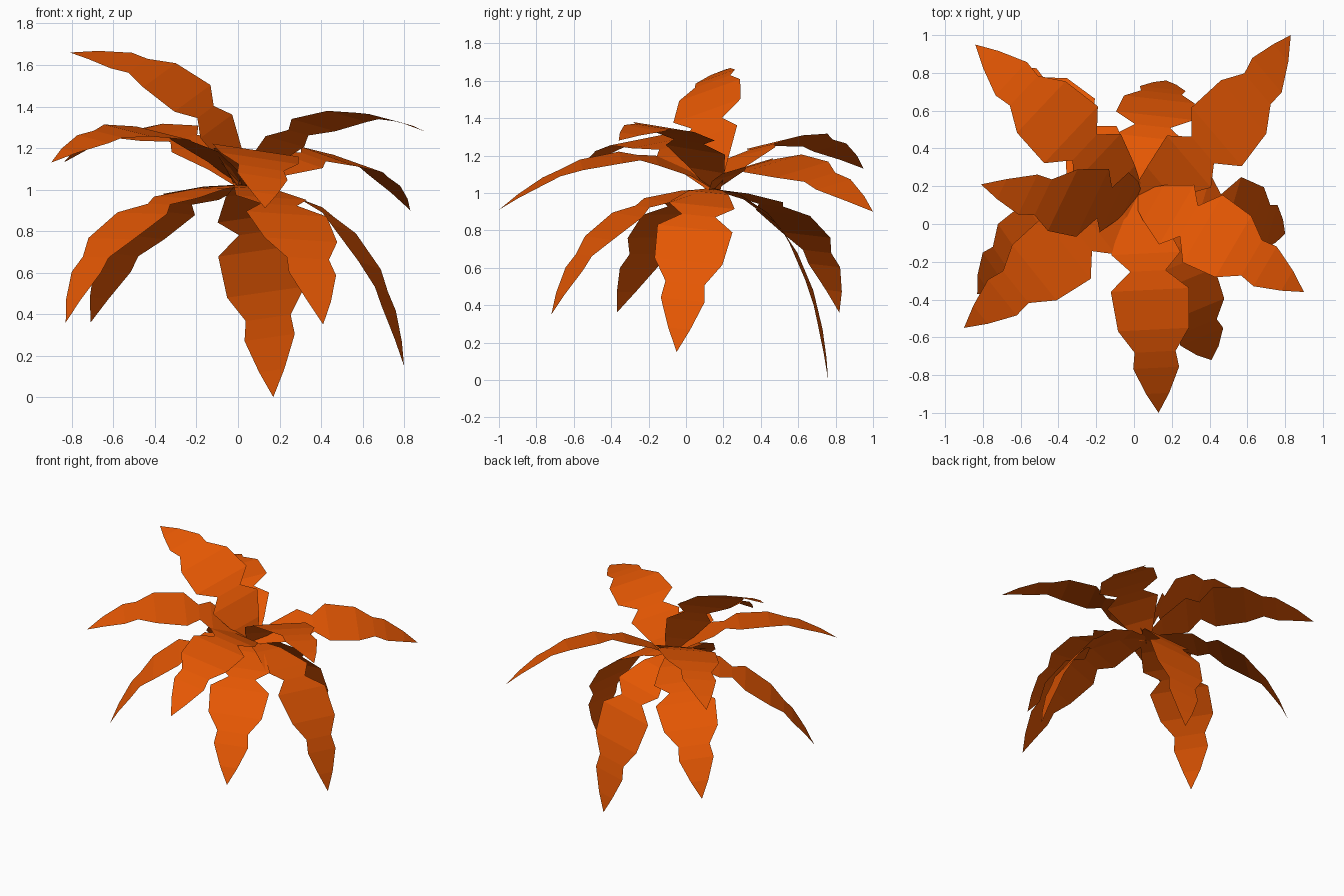
import bpy
from mathutils import Vector

if "Cube" in bpy.data.objects:
    bpy.data.objects.remove(bpy.data.objects["Cube"])

mat = bpy.data.materials.new("orange_leaf")
mat.diffuse_color = (0.78, 0.095, 0.001, 1)
mat.use_nodes = True
mat.node_tree.nodes["Principled BSDF"].inputs["Base Color"].default_value = mat.diffuse_color

BASE = Vector((0.02, 0.15, 1.02))
# lobed outline shared by all leaves: (fraction of leaf length, half width)
OUTLINE = [(0, .04), (.12, .11), (.275, .185), (.35, .095), (.43, .21),
           (.60, .19), (.70, .11), (.775, .123), (.90, .062)]


def leaf(name, ctrl, tip, side):
    """Lobed flat strip bent along a quadratic curve from the crown to the tip."""
    c, e, w = Vector(ctrl), Vector(tip), Vector(side).normalized()
    pts = [BASE * (1 - t) ** 2 + c * 2 * t * (1 - t) + e * t * t
           for t in (i / 60 for i in range(61))]
    dist = [0.0]
    for a, b in zip(pts, pts[1:]):
        dist.append(dist[-1] + (b - a).length)

    def along(f):
        d = f * dist[-1]
        i = max(k for k in range(60) if dist[k] <= d)
        return pts[i].lerp(pts[i + 1], (d - dist[i]) / (dist[i + 1] - dist[i]))

    # keep the upper side as the outside
    if w.cross(e - BASE).z < 0:
        w = -w
    verts = []
    for f, h in OUTLINE:
        p = along(f)
        verts += [p - w * h, p + w * h]
    verts.append(e)
    n = len(OUTLINE)
    faces = [(2 * i, 2 * i + 1, 2 * i + 3, 2 * i + 2) for i in range(n - 1)]
    faces.append((2 * n - 2, 2 * n - 1, 2 * n))
    me = bpy.data.meshes.new(name)
    me.from_pydata(verts, [], faces)
    me.materials.append(mat)
    ob = bpy.data.objects.new(name, me)
    bpy.context.collection.objects.link(ob)


# upright leaf
leaf("top_leaf", (-.14, .05, 1.62), (-.81, .21, 1.66), (.42, .87, .31))

# spreading middle leaves
leaf("middle_leaf_back_left", (-.37, .50, 1.49), (-.84, .95, 1.13), (.66, .70, .17))
leaf("middle_leaf_front_left", (-.40, -.15, 1.49), (-.90, -.55, 1.13), (.60, -.75, -.15))
leaf("middle_leaf_back_right", (.525, .425, 1.35), (.83, 1.0, .90), (.62, -.73, -.22))
leaf("middle_leaf_front_right", (.39, -.015, 1.515), (.90, -.36, 1.28), (.50, .85, -.14))
leaf("middle_leaf_front", (.10, -.335, 1.41), (.13, -1.0, .91), (1, .05, -.15))

# drooping lower leaves
leaf("lower_leaf_back", (.12, .66, .96), (.17, .76, 0), (.98, -.11, .14))
leaf("lower_leaf_front", (.31, -.47, .99), (.41, -.72, .35), (.92, .38, -.06))
leaf("lower_leaf_right", (.63, .04, 1.01), (.80, -.05, .15), (.28, .95, -.10))
leaf("lower_leaf_front_left", (-.65, -.09, .99), (-.83, -.37, .36), (.56, -.81, -.02))
leaf("lower_leaf_back_left", (-.52, .69, .98), (-.71, .82, .36), (.72, .69, -.08))
